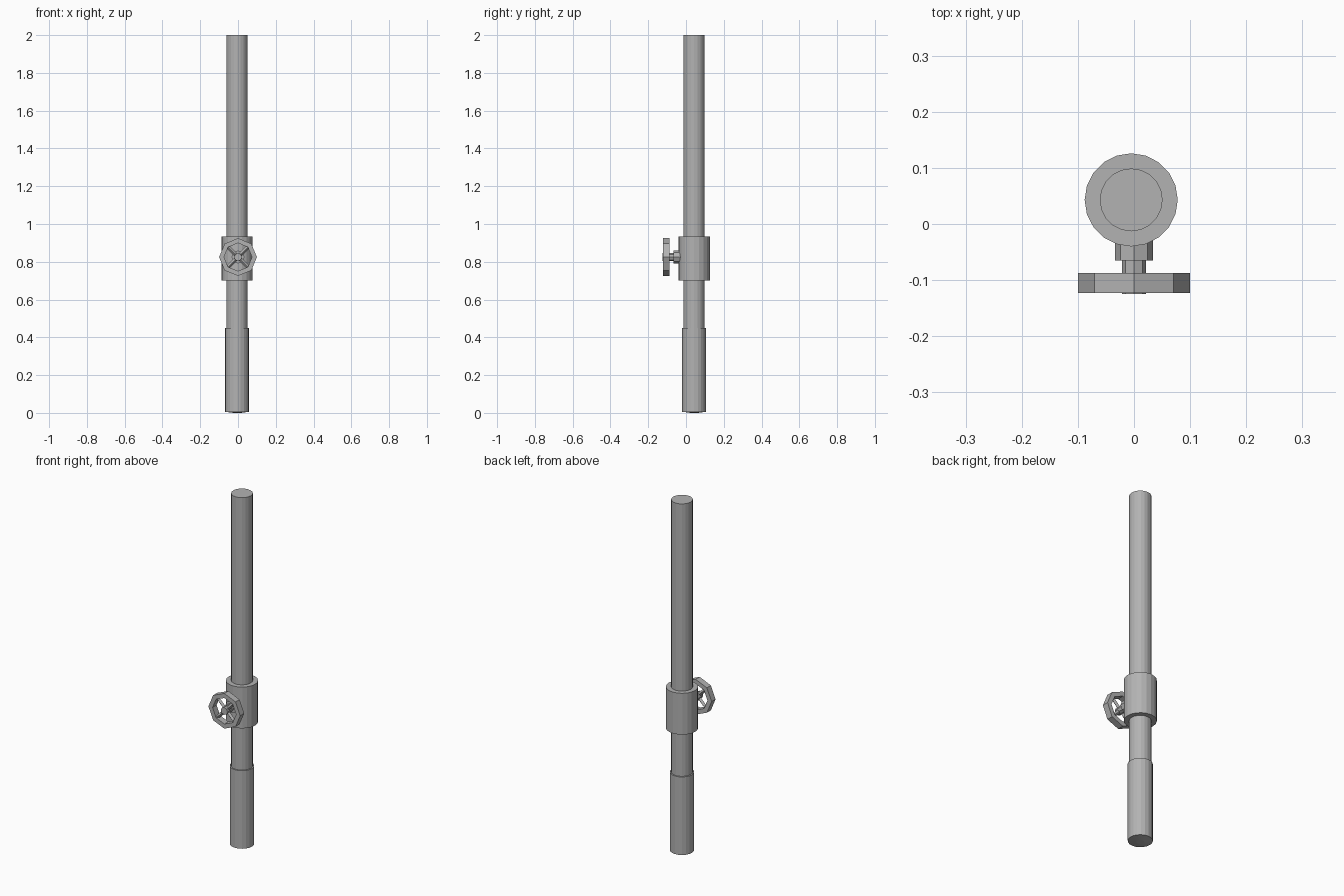
import bpy, bmesh, math
from mathutils import Matrix, Vector

if "Cube" in bpy.data.objects:
    bpy.data.objects.remove(bpy.data.objects["Cube"])

metal = bpy.data.materials.new("grey_metal")
metal.use_nodes = True
GREY = (0.45, 0.45, 0.45, 1)
metal.diffuse_color = GREY
metal.node_tree.nodes["Principled BSDF"].inputs["Base Color"].default_value = GREY

PIPE_X, PIPE_Y = -0.005, 0.043
WHEEL_Z = 0.825


def finish(name, bm):
    bmesh.ops.recalc_face_normals(bm, faces=bm.faces)
    mesh = bpy.data.meshes.new(name)
    bm.to_mesh(mesh)
    bm.free()
    mesh.materials.append(metal)
    obj = bpy.data.objects.new(name, mesh)
    bpy.context.collection.objects.link(obj)
    return obj


def rod(name, start, end, r1, r2, sides):
    """Capped cylinder or cone between two points."""
    start, end = Vector(start), Vector(end)
    axis = end - start
    turn = Vector((0, 0, 1)).rotation_difference(axis).to_matrix().to_4x4()
    bm = bmesh.new()
    bmesh.ops.create_cone(bm, cap_ends=True, segments=sides, radius1=r1, radius2=r2,
                          depth=axis.length,
                          matrix=Matrix.Translation((start + end) / 2) @ turn)
    return finish(name, bm)


def upright(name, low, high, r1, r2):
    return rod(name, (PIPE_X, PIPE_Y, low), (PIPE_X, PIPE_Y, high), r1, r2, 20)


def stem(name, back, front, radius):
    return rod(name, (0, back, WHEEL_Z), (0, front, WHEEL_Z), radius, radius, 8)


# Upright pipe, grip sleeve and valve collar
upright("pipe", 0.43, 2.0, 0.056, 0.056)
upright("grip_sleeve", 0.006, 0.45, 0.063, 0.063)
upright("sleeve_end", 0.0, 0.006, 0.02, 0.063)
upright("valve_collar", 0.70, 0.935, 0.083, 0.083)

# Valve stem stepping out to the wheel
stem("stem_base", 0.0, -0.065, 0.034)
stem("stem_shaft", -0.06, -0.10, 0.021)
stem("wheel_hub", -0.09, -0.125, 0.021)

# Octagonal hand wheel rim: a square section swept around the stem axis
bm = bmesh.new()
section = [(0.10, -0.087), (0.10, -0.123), (0.074, -0.123), (0.074, -0.087)]
rings = []
for i in range(8):
    a = i * math.tau / 8
    rings.append([bm.verts.new((r * math.cos(a), y, WHEEL_Z + r * math.sin(a)))
                  for r, y in section])
for i in range(8):
    near, far = rings[i], rings[(i + 1) % 8]
    for j in range(4):
        k = (j + 1) % 4
        bm.faces.new((near[j], near[k], far[k], far[j]))
finish("wheel_rim", bm)

# Four diagonal spokes
for i in range(4):
    a = math.pi / 4 + i * math.pi / 2
    c, s = math.cos(a), math.sin(a)
    rod(f"wheel_spoke_{i + 1}", (0.01 * c, -0.105, WHEEL_Z + 0.01 * s),
        (0.075 * c, -0.105, WHEEL_Z + 0.075 * s), 0.010, 0.010, 4)
